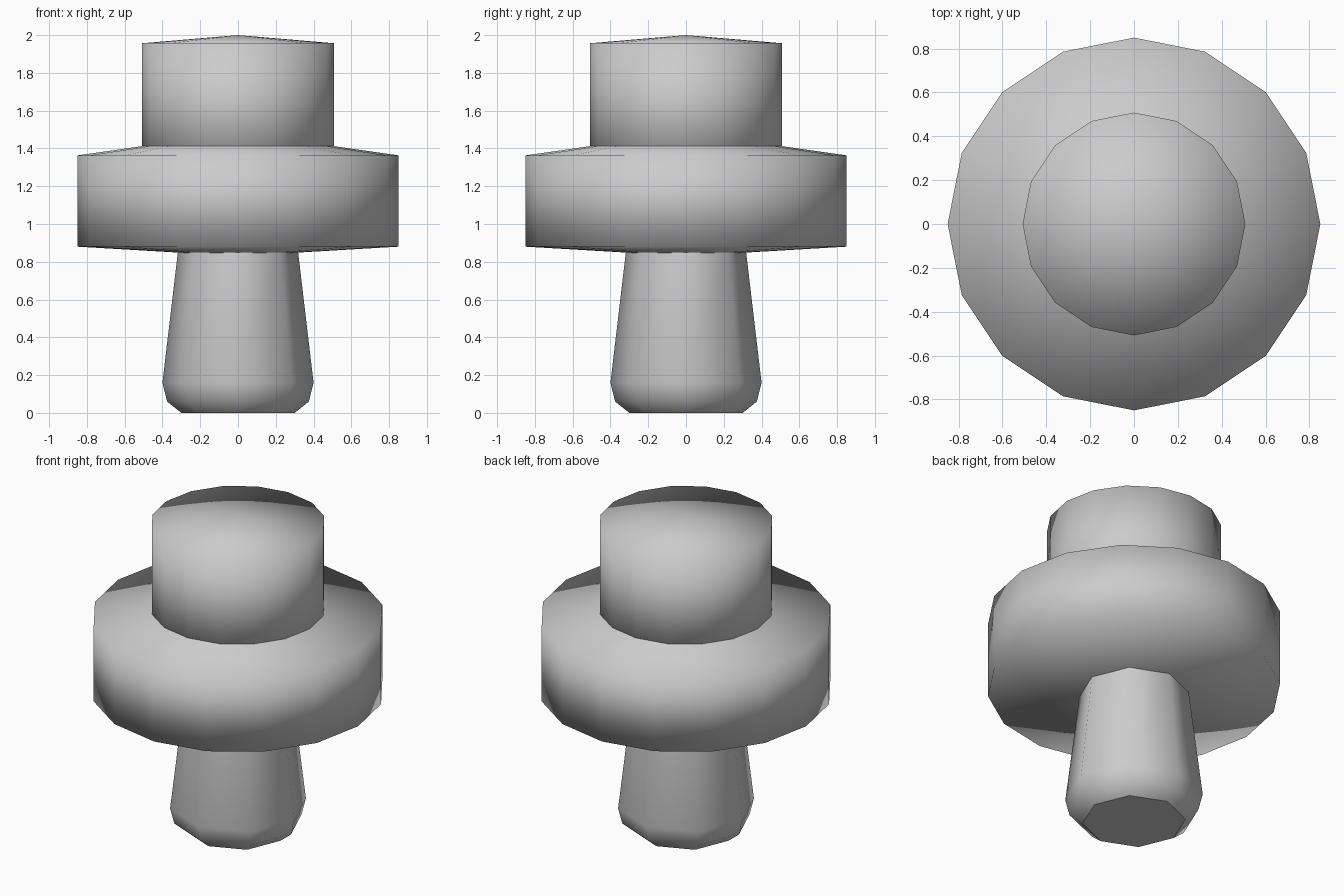
import bpy
import bmesh
import math

cube = bpy.data.objects.get("Cube")
if cube:
    bpy.data.objects.remove(cube, do_unlink=True)

# Single plain grey material
grey = bpy.data.materials.new("grey")
grey.use_nodes = True
colour = (0.6, 0.6, 0.6, 1.0)
grey.diffuse_color = colour
bsdf = next(n for n in grey.node_tree.nodes if n.type == 'BSDF_PRINCIPLED')
bsdf.inputs["Base Color"].default_value = colour


def lathe(name, profile, sides, flat_base=False):
    """Turn an (r, z) profile, listed bottom to top, around the z axis."""
    bm = bmesh.new()
    rings = []
    for r, z in profile:
        if r == 0:
            rings.append([bm.verts.new((0, 0, z))] * sides)
        else:
            angles = [2 * math.pi * i / sides for i in range(sides)]
            rings.append([bm.verts.new((r * math.cos(a), r * math.sin(a), z))
                          for a in angles])
    for low, high in zip(rings, rings[1:]):
        for i in range(sides):
            j = (i + 1) % sides
            corners = [low[i], low[j], high[j], high[i]]
            bm.faces.new(list(dict.fromkeys(corners))).smooth = True
    # Flat end caps where the profile does not close on the axis
    if profile[0][0] > 0:
        bm.faces.new(rings[0][::-1]).smooth = not flat_base
    if profile[-1][0] > 0:
        bm.faces.new(rings[-1]).smooth = False
    bmesh.ops.recalc_face_normals(bm, faces=bm.faces)
    mesh = bpy.data.meshes.new(name)
    bm.to_mesh(mesh)
    bm.free()
    mesh.materials.append(grey)
    obj = bpy.data.objects.new(name, mesh)
    bpy.context.collection.objects.link(obj)
    return obj


# Tapered eight-sided stem with a rounded foot and a flat base
lathe("stem", [(0.30, 0), (0.375, 0.06), (0.40, 0.16), (0.315, 0.88)], 8, flat_base=True)

# Wide collar with shallow conical faces
lathe("collar", [(0, 0.83), (0.85, 0.88), (0.85, 1.363), (0, 1.485)], 16)

# Upper drum with a shallow pointed cap
lathe("drum", [(0, 1.25), (0.508, 1.30), (0.508, 1.957), (0, 2.0)], 16)
